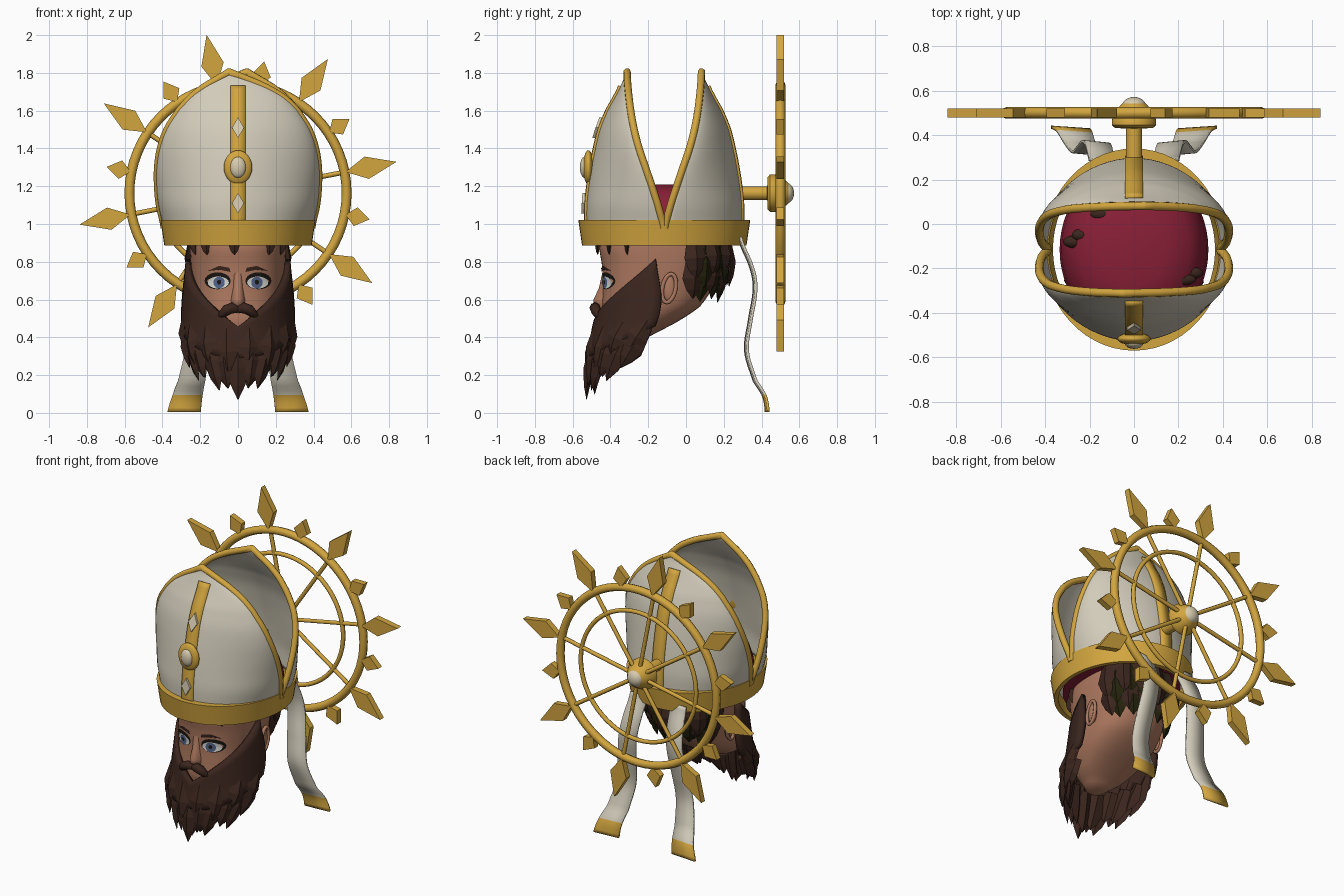
import bpy, bmesh, math, random
from mathutils import Vector, Matrix

random.seed(4)
if "Cube" in bpy.data.objects:
    bpy.data.objects.remove(bpy.data.objects["Cube"])
CY = -0.115   # hat centre in y
WZ = 1.163    # wheel centre height


def material(name, r, g, b):
    m = bpy.data.materials.new(name)
    m.use_nodes = True
    m.diffuse_color = (r, g, b, 1)
    m.node_tree.nodes["Principled BSDF"].inputs["Base Color"].default_value = (r, g, b, 1)
    return m


gold = material("gold", .65, .38, .05)
cloth = material("white cloth", .64, .60, .49)
pearl = material("pearl", .68, .60, .43)
skin = material("skin", .42, .19, .115)
brown = material("brown hair", .044, .019, .013)
olive = material("dark olive hair", .018, .017, .004)
crimson = material("crimson lining", .25, .014, .038)
blue = material("iris blue", .09, .13, .26)
eyewhite = material("eye white", .70, .70, .66)
dark = material("lash black", .01, .008, .006)


def finish(name, bm, mat, smooth=40, thick=0):
    bmesh.ops.remove_doubles(bm, verts=bm.verts, dist=0.0002)
    bmesh.ops.recalc_face_normals(bm, faces=bm.faces)
    me = bpy.data.meshes.new(name)
    bm.to_mesh(me)
    bm.free()
    ob = bpy.data.objects.new(name, me)
    bpy.context.collection.objects.link(ob)
    me.materials.append(mat)
    if thick:
        mod = ob.modifiers.new("thickness", 'SOLIDIFY')
        mod.thickness, mod.offset = thick, 0
    if smooth:
        bpy.ops.object.select_all(action='DESELECT')
        ob.select_set(True)
        bpy.context.view_layer.objects.active = ob
        bpy.ops.object.shade_smooth_by_angle(angle=math.radians(smooth))
    return ob


def grid(name, rows, mat, wrap=False, loop=False, caps=False, smooth=40, thick=0):
    """Skin a list of point rows; wrap joins row ends, loop joins last row to first."""
    bm = bmesh.new()
    vs = [[bm.verts.new(p) for p in row] for row in rows]
    n, m = len(vs), len(vs[0])
    for i in range(n if loop else n - 1):
        for j in range(m if wrap else m - 1):
            a, b, k = vs[i], vs[(i + 1) % n], (j + 1) % m
            bm.faces.new((a[j], a[k], b[k], b[j]))
    if caps:
        bm.faces.new(vs[0])
        bm.faces.new(vs[-1])
    return finish(name, bm, mat, smooth, thick)


def tube(name, pts, r, mat, radii=None, cyclic=False):
    cu = bpy.data.curves.new(name, 'CURVE')
    cu.dimensions, cu.bevel_depth, cu.bevel_resolution, cu.use_fill_caps = '3D', r, 2, True
    sp = cu.splines.new('POLY')
    sp.points.add(len(pts) - 1)
    for i, p in enumerate(pts):
        sp.points[i].co = (*p, 1)
        sp.points[i].radius = radii[i] if radii else 1
    sp.use_cyclic_u = cyclic
    cu.materials.append(mat)
    bpy.context.collection.objects.link(bpy.data.objects.new(name, cu))


def ball(name, loc, scale, mat):
    bm = bmesh.new()
    mtx = Matrix.Translation(loc) @ Matrix.Diagonal((*scale, 1))
    bmesh.ops.create_uvsphere(bm, u_segments=24, v_segments=14, radius=1, matrix=mtx)
    finish(name, bm, mat, 60)


def spline(table, z):
    """Smooth lookup in rows of (z, values...), z rising."""
    z = min(max(z, table[0][0]), table[-1][0])
    i = max(k for k in range(len(table) - 1) if table[k][0] <= z)
    p = [table[min(max(i + d, 0), len(table) - 1)] for d in (-1, 0, 1, 2)]
    t = (z - p[1][0]) / (p[2][0] - p[1][0])
    return [b + .5 * t * (c - a + t * (2 * a - 5 * b + 4 * c - d + t * (3 * (b - c) + d - a)))
            for a, b, c, d in list(zip(*p))[1:]]


def steps(a, b, n):
    return [a + (b - a) * i / n for i in range(n + 1)]


def ellipse(rx, rz, cx, cz, n=20):
    return [(cx + rx * math.cos(t), cz + rz * math.sin(t)) for t in steps(0, math.tau, n)[:-1]]


# Hat panels: (height, half width, edge offset, outer offset, section power)
PANEL = [(.98, .39, .005, .405, 1), (1.1, .415, .034, .405, 1.05), (1.2, .425, .066, .395, 1.14),
         (1.3, .425, .1, .38, 1.2), (1.4, .41, .134, .36, 1.22), (1.5, .375, .16, .335, 1.22),
         (1.6, .312, .178, .295, 1.2), (1.67, .245, .187, .255, 1.15), (1.73, .155, .193, .225, 1.1),
         (1.78, .055, .196, .203, 1), (1.805, .002, .197, .199, 1)]


def panel_y(side, x, z):
    xe, ye, yf, p = spline(PANEL, z)
    a = math.asin(min(1, abs(x) / xe) ** (1 / p))
    return CY + side * (ye + (yf - ye) * math.cos(a) ** p)


for side, label in ((-1, "front"), (1, "back")):
    rows = []
    for z in steps(.98, 1.805, 40):
        xe, p = spline(PANEL, z)[::3]
        lean = side * .045 * max(0, (z - 1.6) / .2) ** 2
        xs = [xe * math.copysign(abs(math.sin(a)) ** p, a) for a in steps(-math.pi / 2, math.pi / 2, 32)]
        rows.append([(x + lean, panel_y(side, x, z), z) for x in xs])
    grid(label + "_hat_panel", rows, cloth, smooth=60, thick=.014)
    grid(label + "_hat_strip", [[(x, panel_y(side, x, z) + side * .009, z) for x in (-.04, 0, .04)]
                                for z in steps(1, 1.73, 24)], gold, thick=.02)
    tube(label + "_hat_trim", [r[0] for r in rows] + [r[-1] for r in rows[::-1]], .02, gold)

# Hat band, inner cap and hair showing through the cap
ring = steps(0, math.tau, 56)[:-1]
grid("hat_band", [[(rx * math.cos(a), CY + ry * math.sin(a), z) for a in ring] for rx, ry, z in
                  ((.39, .435, .885), (.41, .455, 1.02), (.385, .41, 1.02), (.365, .405, .885))],
     gold, wrap=True, loop=True)
grid("cap_lining", [[(.87 * r * math.cos(a), CY + r * math.sin(a), z) for a in ring] for r, z in
                    ((.385, .93), (.375, 1.02), (.35, 1.1), (.29, 1.17), (.16, 1.205), (.02, 1.21))],
     crimson, wrap=True, caps=True, smooth=50)
for x, y, z, w in ((-.27, -.08, 1.135, .05), (-.24, -.05, 1.15, .04), (.2, -.25, 1.145, .08), (.26, -.22, 1.115, .05),
                   (-.15, .045, 1.165, .05)):
    ball("hair_tuft", (x, y, z), (w, .028, .028), brown)

# Front ornaments
for z in (1.51, 1.11):
    pts = [(0, z - .055), (.032, z), (0, z + .055), (-.032, z)]
    grid("hat_diamond", [[(x, panel_y(-1, x, h) - d, h) for x, h in pts] for d in (.005, .034)], pearl,
         wrap=True, caps=True, smooth=0)
ball("medallion", (0, -.517, 1.3), (.075, .028, .09), gold)
ball("medallion_pearl", (0, -.536, 1.3), (.042, .026, .056), pearl)

# Wheel behind the hat
for name, r, t in (("outer_ring", .575, .026), ("inner_ring", .425, .014)):
    tube(name, [(x, .5, z) for x, z in ellipse(r, r, 0, WZ, 64)], t, gold, cyclic=True)
for k in range(8):
    for name, ang, pts in (("large_ray", 11.2, ((.58, 0), (.695, -.06), (.855, 0), (.695, .06))),
                           ("small_ray", 33.7, ((.58, 0), (.635, -.05), (.71, 0), (.635, .05)))):
        a = math.radians(ang + 45 * k)
        c, s = math.cos(a), math.sin(a)
        grid(name, [[(r * c - w * s, y, WZ + r * s + w * c) for r, w in pts] for y in (.48, .52)], gold,
             wrap=True, caps=True, smooth=0)
    a = math.radians(11.2 + 45 * k)
    tube("spoke", [(0, .5, WZ), (.57 * math.cos(a), .5, WZ + .57 * math.sin(a))], .013, gold)
grid("hub", [[(x, y, z) for x, z in ellipse(r, r, 0, WZ, 28)] for y, r in
             ((.27, .036), (.43, .036), (.432, .085), (.445, .1), (.47, .1), (.53, .065), (.545, .05))],
     gold, wrap=True, caps=True)
ball("hub_pearl", (0, .53, WZ), (.055, .042, .055), pearl)

# Hanging ribbons with gold ends: (height, centre x, y, half width)
RIBBON = [(.005, .285, .43, .088), (.09, .268, .415, .08), (.17, .245, .365, .072), (.33, .215, .32, .065),
          (.49, .195, .34, .062), (.65, .175, .365, .06), (.76, .16, .35, .06), (.93, .145, .285, .058)]
for s in (-1, 1):
    rows = []
    for z in steps(.005, .93, 40):
        x, y, w = spline(RIBBON, z)
        rows.append([(s * (x + w * u), y + .006 * u, z) for u in (-1, 0, 1)])
    ob = grid("ribbon", rows, cloth, thick=.014)
    ob.data.materials.append(gold)
    for f in ob.data.polygons:
        f.material_index = int(f.center.z < .092)

# Head: (height, half width, front y, back y)
HEAD = [(.33, .06, -.41, -.31), (.4, .15, -.43, -.2), (.48, .205, -.45, -.05), (.56, .23, -.445, .07),
        (.66, .24, -.44, .14), (.78, .25, -.445, .18), (.9, .255, -.455, .19), (1.05, .24, -.38, .13)]


def head_point(a, z):
    w, f, b = spline(HEAD, z)
    c, s = math.cos(a), math.sin(a)
    return (w * math.copysign(abs(c) ** .85, c), (f + b) / 2 + (b - f) / 2 * math.copysign(abs(s) ** .85, s), z)


def face_y(x, z):
    w, f, b = spline(HEAD, z)
    c = min(1, abs(x) / w) ** (1 / .85)
    return (f + b) / 2 - (b - f) / 2 * (1 - c * c) ** .425


grid("head", [[head_point(a, z) for a in ring] for z in steps(.33, 1.05, 32)], skin, wrap=True, caps=True, smooth=60)
grid("nose", [[(u * w, face_y(w, z) + .004 + (y - face_y(w, z)) * (1 - u * u) ** .7, z) for u in steps(-1, 1, 8)]
              for z, w, y in ((.75, .02, -.445), (.66, .027, -.465), (.6, .038, -.494), (.575, .038, -.492), (.55, .03, -.45))],
     skin, smooth=80)


def decal(name, pts, lift, mat):
    bm = bmesh.new()
    cx, cz = (sum(c) / len(pts) for c in zip(*pts))
    vs = [bm.verts.new((x, face_y(x, z) - lift, z)) for x, z in pts]
    mid = bm.verts.new((cx, face_y(cx, cz) - lift, cz))
    for i, v in enumerate(vs):
        bm.faces.new((v, vs[(i + 1) % len(vs)], mid))
    finish(name, bm, mat)


# Eyes, brows, ears and moustache
for s in (-1, 1):
    decal("lashes", ellipse(.069, .045, s * .108, .699), .004, dark)
    decal("eye", ellipse(.056, .032, s * .104, .69), .006, eyewhite)
    decal("iris", ellipse(.03, .031, s * .1, .69), .008, blue)
    decal("pupil", ellipse(.011, .013, s * .1, .692), .0095, dark)
    decal("brow", [(s * x, z) for x, z in ((.04, .746), (.1, .758), (.165, .75), (.1, .778), (.045, .768))], .007, brown)
    ball("ear", (s * .25, -.09, .66), (.018, .034, .07), skin)
    tube("ear_rim", [(s * .262, y + (z - .66) * .15, z) for y, z in ellipse(.036, .075, -.09, .66)], .011, skin, cyclic=True)
    tube("moustache", [(0, -.47, .545), (s * .03, -.482, .556), (s * .06, -.478, .545), (s * .085, -.468, .522),
                       (s * .108, -.455, .505)], .029, brown, (.6, 1, 1, .75, .1))

# Beard: (height, half width, front y, back y)
BEARD = [(.06, .15, -.535, -.4), (.2, .255, -.525, -.335), (.35, .28, -.5, -.26), (.45, .288, -.483, -.165),
         (.6, .283, -.46, -.13), (.82, .262, -.42, -.16)]


def beard_point(a, z):
    w, f, b = spline(BEARD, z)
    return Vector((w * math.sin(a), b - (b - f) * math.cos(a), z))


def add_lock(bm, base, tip, w, out):
    """A faceted pointed strand."""
    side = (tip - base).cross(out).normalized()
    rings = []
    for t, k in ((0, .6), (.5, 1), (.78, .65), (1, .04)):
        p = base.lerp(tip, t) + out * w * .2 * math.sin(t * math.pi)
        rings.append([bm.verts.new(p + d * w * k) for d in (side, out * .45, -side, out * -.45)])
    for a, b in zip(rings, rings[1:]):
        for j in range(4):
            bm.faces.new((a[j], a[j - 1], b[j - 1], b[j]))
    bm.faces.new(rings[0])
    bm.faces.new(rings[-1])


cols = []
for a in steps(-math.pi / 2, math.pi / 2, 20):
    u = abs(a) / (math.pi / 2)
    cols.append([beard_point(a, z) for z in steps(.455 + .36 * u, .29 + .17 * u ** 2, 6)])
grid("beard", cols, brown, smooth=30, thick=.03)
bm = bmesh.new()
for n, top, drop, inset in ((11, .41, 0, .008), (8, .45, .1, .002), (9, .36, .02, .05)):
    for i, a in enumerate(steps(-1.42, 1.42, n - 1)):
        u = abs(a) / 1.42
        low = .065 + drop + .13 * u + (.04 if i % 2 == 0 and u > .1 else 0) + random.uniform(0, .015)
        out = Vector((math.sin(a), -math.cos(a), 0))
        add_lock(bm, beard_point(a, top + .05 * u) - out * inset, beard_point(a, low) - out * inset, .058, out)
finish("beard_locks", bm, brown, 0)

# Hair at the back with darker strands beneath, and the fringe
grid("hair_back", [[(r * math.sin(b), -.04 + r * .93 * math.cos(b), z) for b in steps(-1.3, 1.3, 18)]
                   for z, r in ((.7, .235), (.78, .255), (.9, .262), (1.02, .24))], brown, smooth=30, thick=.03)
for label, mat, shift, inset in (("brown", brown, 0, 0), ("olive", olive, .22, .012)):
    bm = bmesh.new()
    for row, (top, low) in enumerate(((.93, .66), (.82, .56))):
        for b in steps(-1.25 + shift, 1.25 - shift, 6 - row):
            out = Vector((math.sin(b), math.cos(b), 0))
            k = .258 - .02 * row - inset
            add_lock(bm, out * k + Vector((0, -.04, top)),
                     out * (k - .025 * row) + Vector((0, -.03, low + random.uniform(0, .09))), .062, out)
    finish(label + "_hair_locks", bm, mat, 0)
bm = bmesh.new()
for x in (-.23, -.17, -.02, .17, .23):
    add_lock(bm, Vector((x, face_y(x, .92) - .01, .93)), Vector((x * .97, face_y(x, .84) - .012, .835)), .028, Vector((0, -1, 0)))
finish("fringe", bm, brown, 0)
